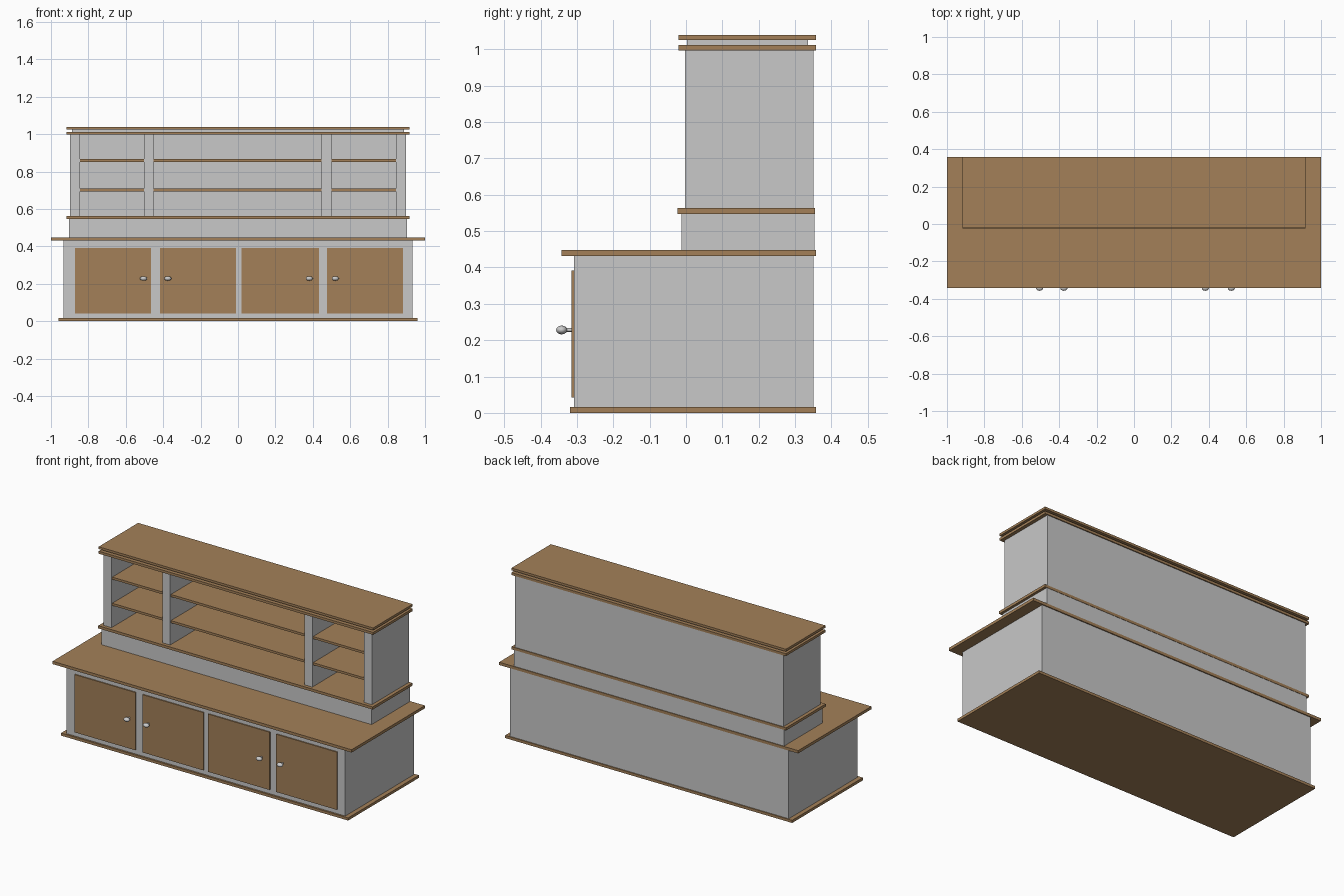
import bpy
import math

if "Cube" in bpy.data.objects:
    bpy.data.objects.remove(bpy.data.objects["Cube"])


def material(name, rgb):
    m = bpy.data.materials.new(name)
    m.diffuse_color = (*rgb, 1.0)
    m.use_nodes = True
    m.node_tree.nodes["Principled BSDF"].inputs["Base Color"].default_value = m.diffuse_color
    return m


WOOD = material("brown wood", (0.366, 0.216, 0.098))
GREY = material("light grey paint", (0.578, 0.578, 0.578))
METAL = material("knob metal", (0.6, 0.6, 0.6))


def box(name, x0, x1, y0, y1, z0, z1, mat):
    bpy.ops.mesh.primitive_cube_add(
        size=1, location=((x0 + x1) / 2, (y0 + y1) / 2, (z0 + z1) / 2))
    ob = bpy.context.object
    ob.name = name
    ob.scale = (x1 - x0, y1 - y0, z1 - z0)
    bpy.ops.object.transform_apply(location=False, rotation=False, scale=True)
    ob.data.materials.append(mat)
    return ob


# Stacked slabs and bodies: half width, front y, back y, bottom z, top z
for name, w, y0, y1, z0, z1, mat in [
    ("plinth", 0.96, -0.319, 0.357, 0.0, 0.016, WOOD),
    ("lower_cabinet", 0.933, -0.308, 0.351, 0.016, 0.431, GREY),
    ("countertop", 1.0, -0.343, 0.357, 0.431, 0.448, WOOD),
    ("riser", 0.903, -0.013, 0.353, 0.448, 0.547, GREY),
    ("hutch_base", 0.918, -0.024, 0.355, 0.547, 0.563, WOOD),
    ("hutch_back", 0.897, 0.336, 0.351, 0.563, 0.997, GREY),
    ("cornice_lower", 0.918, -0.02, 0.357, 0.997, 1.012, WOOD),
    ("cornice_spacer", 0.888, 0.003, 0.335, 1.012, 1.025, GREY),
    ("cornice_upper", 0.918, -0.02, 0.357, 1.025, 1.039, WOOD),
]:
    box(name, -w, w, y0, y1, z0, z1, mat)

# Hutch uprights: two sides and two dividers
for name, x0, x1 in [("hutch_side_left", -0.897, -0.844),
                     ("hutch_divider_left", -0.503, -0.452),
                     ("hutch_divider_right", 0.446, 0.499),
                     ("hutch_side_right", 0.844, 0.897)]:
    box(name, x0, x1, -0.003, 0.336, 0.563, 0.997, GREY)

# Two rows of shelves in three bays
for row, z in (("lower", 0.694), ("upper", 0.852)):
    for bay, x0, x1 in (("left", -0.844, -0.503), ("middle", -0.452, 0.446),
                        ("right", 0.499, 0.844)):
        box(f"shelf_{row}_{bay}", x0, x1, 0.004, 0.336, z, z + 0.014, WOOD)

# Doors, each with a stem and an oval knob
doors = [(-0.872, -0.466, -0.505), (-0.418, -0.011, -0.375),
         (0.02, 0.432, 0.381), (0.476, 0.882, 0.52)]
for i, (x0, x1, kx) in enumerate(doors, 1):
    box(f"door_{i}", x0, x1, -0.315, -0.308, 0.042, 0.391, WOOD)
    bpy.ops.mesh.primitive_cylinder_add(
        vertices=16, radius=0.005, depth=0.024,
        location=(kx, -0.324, 0.228), rotation=(math.pi / 2, 0, 0))
    stem = bpy.context.object
    stem.name = f"knob_stem_{i}"
    bpy.ops.mesh.primitive_uv_sphere_add(
        segments=24, ring_count=12, radius=1, location=(kx, -0.342, 0.228))
    knob = bpy.context.object
    knob.name = f"knob_{i}"
    knob.scale = (0.019, 0.015, 0.012)
    bpy.ops.object.transform_apply(location=False, rotation=False, scale=True)
    for ob in (stem, knob):
        ob.data.materials.append(METAL)
        bpy.ops.object.select_all(action='DESELECT')
        ob.select_set(True)
        bpy.context.view_layer.objects.active = ob
        bpy.ops.object.shade_smooth_by_angle(angle=math.radians(40))
